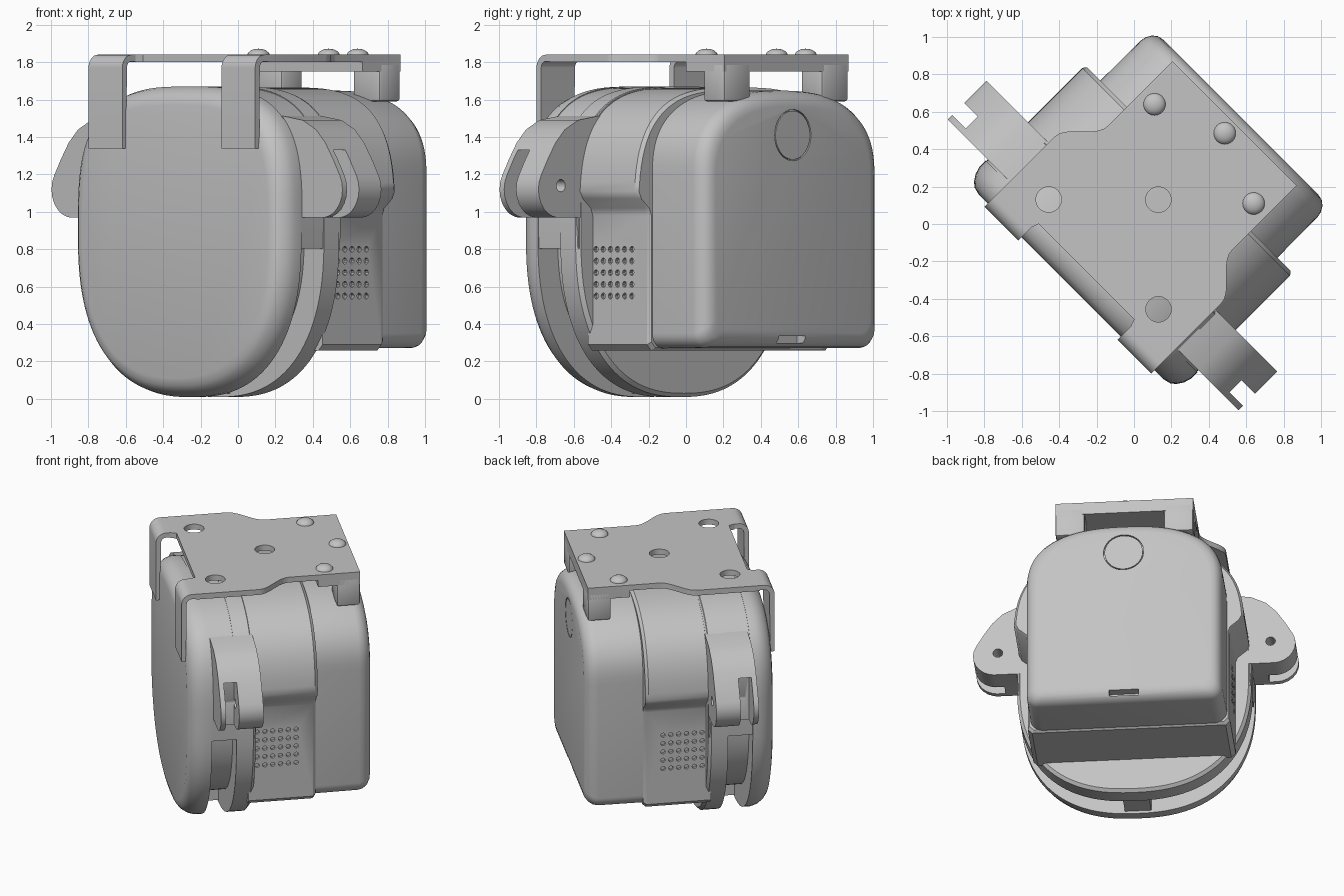
import bpy, bmesh, math
from mathutils import Matrix, Vector

old = bpy.data.objects.get("Cube")
if old:
    bpy.data.objects.remove(old, do_unlink=True)

grey = bpy.data.materials.new("light_grey")
GREY = (0.55, 0.55, 0.55, 1)
grey.diffuse_color = GREY
grey.use_nodes = True
grey.node_tree.nodes["Principled BSDF"].inputs["Base Color"].default_value = GREY

# Parts are laid out as (width u, depth v, height z), then turned about z
TURN = Matrix.Rotation(math.radians(-45), 4, 'Z')


def finish(name, bm):
    bmesh.ops.recalc_face_normals(bm, faces=bm.faces)
    bm.transform(TURN)
    mesh = bpy.data.meshes.new(name)
    bm.to_mesh(mesh)
    bm.free()
    mesh.materials.append(grey)
    obj = bpy.data.objects.new(name, mesh)
    bpy.context.collection.objects.link(obj)
    return obj


def activate(obj):
    bpy.ops.object.select_all(action='DESELECT')
    obj.select_set(True)
    bpy.context.view_layer.objects.active = obj


def smooth(obj, angle=32):
    activate(obj)
    bpy.ops.object.shade_smooth_by_angle(angle=math.radians(angle))


def modify(obj, kind, **settings):
    mod = obj.modifiers.new(kind.lower(), kind)
    for key, value in settings.items():
        setattr(mod, key, value)
    activate(obj)
    bpy.ops.object.modifier_apply(modifier=mod.name)


def cut(obj, cutter):
    modify(obj, 'BOOLEAN', object=cutter, operation='DIFFERENCE', solver='EXACT')
    bpy.data.objects.remove(cutter, do_unlink=True)


def loft(name, rings):
    bm = bmesh.new()
    loops = [[bm.verts.new(p) for p in ring] for ring in rings]
    for a, b in zip(loops, loops[1:]):
        for i in range(len(a)):
            j = (i + 1) % len(a)
            bm.faces.new((a[i], a[j], b[j], b[i]))
    bm.faces.new(loops[0])
    bm.faces.new(loops[-1])
    return finish(name, bm)


def layered(name, outline, layers):
    """Stack a (u, z) outline along the depth; each layer is (v, inset)."""
    mid = (max(p[1] for p in outline) + min(p[1] for p in outline)) / 2
    half_w = max(p[0] for p in outline)
    half_h = max(p[1] for p in outline) - mid
    return loft(name, [[(u * (1 - d / half_w), v, mid + (z - mid) * (1 - d / half_h))
                        for u, z in outline] for v, d in layers])


def prism(name, points, axis, low, high):
    """Extrude a 2D outline along the named axis."""
    place = {'u': lambda a, b, t: (t, a, b), 'v': lambda a, b, t: (a, t, b),
             'z': lambda a, b, t: (a, b, t)}[axis]
    return loft(name, [[place(a, b, t) for a, b in points] for t in (low, high)])


def box(name, u, v, z):
    return prism(name, [(u[0], v[0]), (u[1], v[0]), (u[1], v[1]), (u[0], v[1])], 'z', *z)


def drill(name, spots, axis, radius, depth, sides=32):
    bm = bmesh.new()
    turn = {'u': Matrix.Rotation(math.pi / 2, 4, 'Y'),
            'v': Matrix.Rotation(math.pi / 2, 4, 'X'), 'z': Matrix()}[axis]
    for spot in spots:
        bmesh.ops.create_cone(bm, cap_ends=True, segments=sides, radius1=radius,
                              radius2=radius, depth=depth,
                              matrix=Matrix.Translation(spot) @ turn)
    return finish(name, bm)


def arc(half_w, centre, height, power, start, end, steps):
    pts = []
    for i in range(steps + 1):
        t = math.radians(start + (end - start) * i / steps)
        c, s = math.cos(t), math.sin(t)
        pts.append((half_w * math.copysign(abs(c) ** (2 / power), c),
                    centre + height * math.copysign(abs(s) ** (2 / power), s)))
    return pts


def mirrored(half):
    return half + [(-u, z) for u, z in reversed(half) if u > 0.001]


# Shared rounded outline of the front half
TOP = arc(0.8, 0.93, 0.74, 3.1, 0, 90, 28)
BOTTOM = arc(0.8, 0.87, 0.86, 2.4, -90, 0, 28)
shell = mirrored(BOTTOM + TOP)
upper = mirrored([(0, 0.8), (0.795, 0.8)] + TOP)

smooth(layered("front_plate", shell,
               [(-0.475, 0.1), (-0.465, 0.06), (-0.445, 0.035), (-0.41, 0.012),
                (-0.37, 0), (-0.32, 0)]))
smooth(layered("upper_shell", upper, [(-0.33, 0.004), (-0.02, 0.004)]))
smooth(layered("inner_core", shell, [(-0.34, 0.15), (-0.1, 0.15)]))
smooth(layered("rear_ring", shell, [(-0.15, 0), (-0.035, 0), (-0.015, 0.02)]))
box("bottom_tab", (-0.09, 0.09), (-0.34, -0.13), (0.03, 0.2))

# Middle housing with a narrow waist and side vents
housing_half = [(0, 0.26), (0.66, 0.26), (0.69, 0.29), (0.69, 0.98), (0.705, 1.02),
                (0.765, 1.07), (0.785, 1.11)]
housing = layered("middle_housing",
                  mirrored(housing_half + [(u * 0.985, z - 0.005) for u, z in TOP if z > 1.15]),
                  [(-0.05, 0), (0.395, 0), (0.415, 0.015)])
vents = [(side * 0.69, 0.01 + 0.054 * i, 0.55 + 0.0625 * j)
         for side in (-1, 1) for i in range(6) for j in range(5)]
cut(housing, drill("vent_cutter", vents, 'u', 0.016, 0.04, 10))
smooth(housing)

# Rear box with arched top, round badge recess and port
rear_half = [(0, 0.27), (0.59, 0.27)] + [
    (0.59 + 0.08 * math.sin(t), 0.35 - 0.08 * math.cos(t))
    for t in (math.pi / 12 * k for k in range(1, 7))] + arc(0.67, 1.2, 0.45, 2.5, 0, 90, 24)
rear = layered("rear_box", mirrored(rear_half),
               [(0.3, 0), (0.72, 0.002), (0.75, 0.008), (0.78, 0.025), (0.8, 0.05),
                (0.808, 0.085)])
cut(rear, drill("badge_cutter", [(0, 0.81, 1.41)], 'v', 0.137, 0.03, 48))
cut(rear, box("port_cutter", (-0.1, 0.1), (0.74, 0.9), (0.3, 0.335)))
smooth(rear)
smooth(drill("badge_disc", [(0, 0.797, 1.41)], 'v', 0.13, 0.02, 48))

# Side ears with a slot and a pin hole
ear_half = [(0.6, 0.97), (0.96, 0.97)] + [
    (0.95 + 0.15 * math.cos(t), 1.12 + 0.15 * math.sin(t))
    for t in (math.radians(a) for a in range(-75, 31, 15))] + [
    (1.03, 1.28), (0.97, 1.37), (0.9, 1.44), (0.8, 1.49), (0.6, 1.52)]
for label, side in (("left", 1), ("right", -1)):
    ear = prism(label + "_ear", [(side * u, z) for u, z in ear_half], 'v', -0.31, -0.016)
    span = sorted((side * 0.9, side * 1.2))
    cut(ear, box("slot_cutter", span, (-0.275, -0.185), (0.9, 1.33)))
    cut(ear, drill("pin_cutter", [(side * 0.93, -0.1, 1.14)], 'v', 0.033, 0.3, 24))
    smooth(ear)

# Top bracket plate, narrowing toward the back
edge = [(0.36, -0.36), (0.375, -0.4), (0.63, -0.4), (0.63, 0.03)]
for k in range(1, 11):
    t = k / 10
    edge.append((0.55 + 0.08 * math.cos(math.pi * t), 0.03 + 0.24 * t))
edge.append((0.47, 0.76))
plate = prism("bracket_plate", mirrored(edge), 'z', 1.8, 1.84)
cut(plate, drill("hole_cutter", [(-0.415, -0.23, 1.82), (0, 0.184, 1.82), (0.415, -0.23, 1.82)],
                 'z', 0.068, 0.2))
smooth(plate)

# Hooked arms over the front plate
def bend(radius):
    return [(-0.43 - radius * math.sin(t), 1.77 + radius * math.cos(t))
            for t in (math.pi / 16 * k for k in range(9))]


hook = [(-0.38, 1.84)] + bend(0.07) + [(-0.5, 1.34), (-0.47, 1.34)] + \
    list(reversed(bend(0.035))) + [(-0.38, 1.805)]
for label, side in (("left", 1), ("right", -1)):
    span = sorted((side * 0.375, side * 0.63))
    smooth(prism(label + "_hook_arm", hook, 'u', *span))
    # Rear support legs
    span = sorted((side * 0.27, side * 0.47))
    leg = box(label + "_support_leg", span, (0.6, 0.76), (1.59, 1.8))
    modify(leg, 'BEVEL', width=0.015, segments=2)
    smooth(leg)
box("rear_crossbar", (-0.47, 0.47), (0.47, 0.76), (1.75, 1.805))

# Domed screws on the bracket
for label, u, v in (("right", -0.375, 0.53), ("middle", 0, 0.686), ("left", 0.375, 0.53)):
    bm = bmesh.new()
    bmesh.ops.create_uvsphere(bm, u_segments=24, v_segments=12, radius=0.06,
                              matrix=Matrix.Translation((u, v, 1.835))
                              @ Matrix.Diagonal(Vector((1, 1, 0.62, 1))))
    smooth(finish(label + "_screw", bm), 60)
